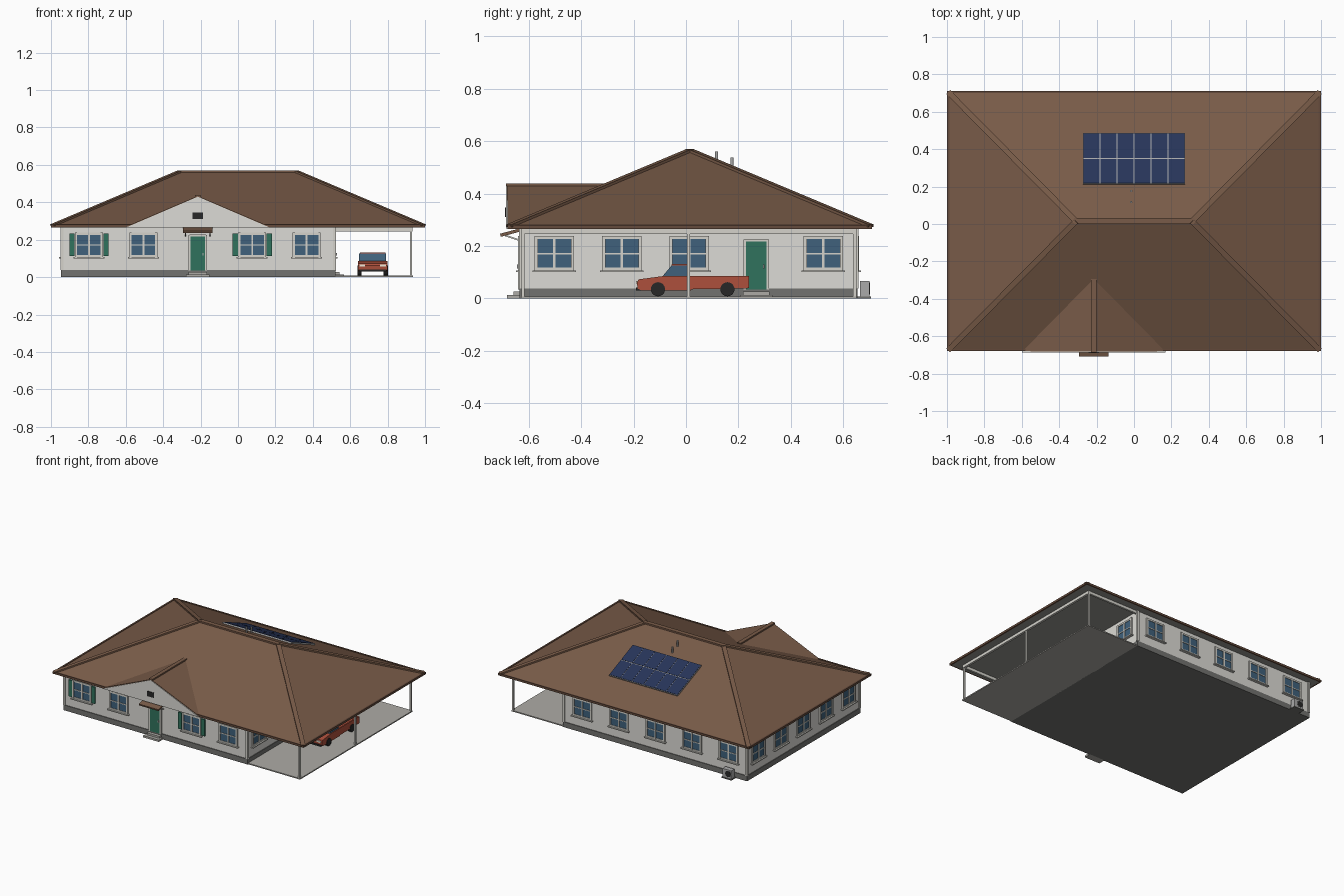
import bpy, bmesh
from math import radians, atan, cos, sqrt
from mathutils import Vector, Matrix

if "Cube" in bpy.data.objects:
    bpy.data.objects.remove(bpy.data.objects["Cube"])

COL = dict(roof=(.19, .105, .065), wall=(.72, .71, .67), trim=(.66, .65, .6), stone=(.17, .17, .16),
           slab=(.42, .41, .38), green=(.03, .17, .11), glass=(.05, .12, .2), solar=(.02, .035, .1),
           red=(.42, .08, .045), dark=(.02, .02, .02), metal=(.4, .4, .4), cap=(.13, .07, .045),
           soffit=(.3, .3, .28), lamp=(.85, .82, .7))
MATS = {}
for n, c in COL.items():
    MATS[n] = bpy.data.materials.new(n)
    MATS[n].diffuse_color = (*c, 1)

PARTS = {}


def part(name, mat):
    return PARTS.setdefault(name, (bmesh.new(), mat))[0]


def box(name, mat, x, y, z, m=Matrix()):
    """Box from three (min, max) ranges, added to the named part."""
    c = Vector([(r[0] + r[1]) / 2 for r in (x, y, z)])
    s = [r[1] - r[0] for r in (x, y, z)]
    bmesh.ops.create_cube(part(name, mat), size=1,
                          matrix=m @ Matrix.Translation(c) @ Matrix.Diagonal((*s, 1)))


def bar(name, mat, p, q, w, t):
    """Flat strip running from p to q."""
    p, q = Vector(p), Vector(q)
    m = Matrix.Translation((p + q) / 2) @ (q - p).to_track_quat('Y', 'Z').to_matrix().to_4x4()
    h = (q - p).length / 2
    box(name, mat, (-w / 2, w / 2), (-h, h), (-t / 2, t / 2), m)


def hull(name, mat, pts):
    bm = part(name, mat)
    bmesh.ops.convex_hull(bm, input=[bm.verts.new(p) for p in pts])


def rod(name, mat, p, r, length, m=Matrix(), seg=16):
    bmesh.ops.create_cone(part(name, mat), cap_ends=True, segments=seg, radius1=r, radius2=r,
                          depth=length, matrix=Matrix.Translation(p) @ m)


# House body
X0, X1, Y0, Y1 = -.94, .515, -.63, .65
box("walls", "wall", (X0, X1), (Y0, Y1), (.035, .268))
box("plinth", "stone", (X0 - .005, X1 + .005), (Y0 - .005, Y1 + .005), (0, .038))
for x in (X0, X1):
    for y in (Y0, Y1):
        box("corner_trim", "trim", (x - .008, x + .008), (y - .008, y + .008), (.038, .268))

# Hip roof with closed underside
EX, EY0, EY1, EZ, RY, RX, RZ = .993, -.675, .705, .274, .015, .31, .563
corners = [(x, y) for x in (-EX, EX) for y in (EY0, EY1)]
hull("roof", "roof", [(x, y, z) for x, y in corners for z in (EZ - .003, EZ)]
     + [(-RX, RY, RZ), (RX, RY, RZ)])
box("soffit", "soffit", (-EX + .005, EX - .005), (EY0 + .005, EY1 - .005), (.265, .272))
for s in (-1, 1):
    box("fascia", "cap", (s * EX - .006, s * EX + .006), (EY0 - .005, EY1 + .005), (.265, .28))
    for y in (EY0, EY1):
        bar("hip_cap", "roof", (s * EX, y, EZ + .003), (s * RX, RY, RZ + .003), .03, .01)
for y in (EY0, EY1):
    box("fascia", "cap", (-EX, EX), (y - .005, y + .005), (.265, .28))
box("ridge_cap", "roof", (-RX - .01, RX + .01), (RY - .016, RY + .016), (RZ - .004, RZ + .007))

# Front gable
GX, GW, GZ = -.215, .383, .434
hull("gable_roof", "roof", [(GX - GW, EY0 - .005, EZ - .003), (GX + GW, EY0 - .005, EZ - .003),
                            (GX, EY0 - .008, GZ), (GX, -.29, GZ)])
hull("gable_wall", "wall", [p for y in (-.686, -.67) for p in
                            ((GX - GW, y, .266), (GX + GW, y, .266), (GX, y, GZ - .004))])
bar("gable_ridge_cap", "roof", (GX, -.686, GZ), (GX, -.295, GZ), .028, .01)
box("gable_vent", "dark", (GX - .028, GX + .028), (-.69, -.68), (.31, .346))


# Openings: local x runs along the wall, local -y points outward
def wall_frame(side, u):
    a, off = {"front": (0, (u, Y0)), "right": (90, (X1, u)),
              "back": (180, (u, Y1)), "left": (-90, (X0, u))}[side]
    return Matrix.Translation((*off, 0)) @ Matrix.Rotation(radians(a), 4, 'Z')


def window(side, u, shutters=False):
    m = wall_frame(side, u)
    box("window_glass", "glass", (-.065, .065), (-.004, .002), (.11, .232), m)
    for s in (-1, 1):
        box("window_frame", "trim", (s * .069 - .006, s * .069 + .006), (-.01, 0), (.106, .238), m)
        if shutters:
            box("shutter", "green", (s * .091 - .014, s * .091 + .014), (-.009, 0), (.113, .232), m)
    for z in (.112, .171, .232):
        h = .003 if z == .171 else .006
        box("window_frame", "trim", (-.068, .068), (-.008, 0), (z - h, z + h), m)
    box("window_frame", "trim", (-.005, .005), (-.009, 0), (.11, .232), m)
    box("window_sill", "trim", (-.083, .083), (-.018, 0), (.1, .107), m)


def door(side, u):
    m = wall_frame(side, u)
    box("door", "green", (-.04, .04), (-.007, 0), (.035, .217), m)
    for s in (-1, 1):
        box("door_frame", "trim", (s * .044 - .005, s * .044 + .005), (-.01, 0), (.035, .225), m)
    box("door_frame", "trim", (-.045, .045), (-.01, 0), (.217, .227), m)
    box("door_handle", "metal", (.026, .031), (-.014, -.005), (.115, .13), m)
    box("door_step", "slab", (-.05, .05), (-.028, 0), (.002, .027), m)
    box("door_step", "slab", (-.062, .062), (-.052, 0), (0, .013), m)


XS = [-.797, -.506, -.215, .076, .367]
YS = [-.502, -.245, .012, .268, .524]
for i, u in enumerate(XS):
    window("back", u)
    if i == 2:
        door("front", u)
    else:
        window("front", u, i in (0, 3))
for i, u in enumerate(YS):
    window("left", u)
    if i == 3:
        door("right", u)
    else:
        window("right", u)

# Door canopy
bar("door_canopy", "roof", (GX, -.708, .241), (GX, -.63, .262), .156, .012)
for s in (-1, 1):
    bar("canopy_bracket", "trim", (GX + s * .065, -.69, .24), (GX + s * .065, -.63, .22), .006, .006)

# Carport
box("carport_slab", "slab", (X1, .935), (Y0, Y1), (0, .008))
for y in (Y0 + .008, .01, Y1 - .006):
    box("carport_post", "trim", (.919, .931), (y - .006, y + .006), (.008, .25))
box("carport_beam", "trim", (.917, .933), (Y0, Y1), (.245, .266))
for y in (Y0 + .008, Y1 - .008):
    box("carport_beam", "trim", (X1, .933), (y - .007, y + .007), (.245, .266))

# Pickup truck
CX, W = .72, .078


def truck_prism(name, mat, prof, w):
    hull(name, mat, [(CX + s * w, y, z) for s in (-1, 1) for y, z in prof])


truck_prism("truck_body", "red", [(-.185, .038), (-.187, .062), (-.18, .073), (-.09, .085), (.02, .085),
                                  (.02, .03), (-.17, .03)], W)
truck_prism("truck_bed", "red", [(.02, .035), (.235, .038), (.238, .06), (.02, .06)], W)
for s in (-1, 1):
    x = CX + s * (W - .005)
    box("truck_bed", "red", (x - .005, x + .005), (.02, .24), (.055, .086))
    box("headlight", "lamp", (CX + s * .055 - .015, CX + s * .055 + .015), (-.19, -.18), (.057, .067))
    for y in (-.107, .158):
        rod("truck_wheel", "dark", (CX + s * (W - .008), y, .035), .027, .022,
            Matrix.Rotation(radians(90), 4, 'Y'), 20)
box("truck_bed", "red", (CX - W, CX + W), (.23, .24), (.04, .086))
truck_prism("truck_cab_glass", "glass", [(-.09, .084), (-.055, .126), (.008, .126), (.016, .084)], W - .006)
truck_prism("truck_cab_roof", "red", [(-.057, .125), (-.052, .132), (.006, .132), (.01, .125)], W - .009)
box("truck_bumper", "dark", (CX - W + .004, CX + W - .004), (-.191, -.17), (.03, .042))

# Solar panels on the rear slope
slope = (RZ - EZ) / (EY1 - RY)
cy = .347
m = Matrix.Translation((0, cy, RZ - slope * (cy - RY))) @ Matrix.Rotation(-atan(slope), 4, 'X')
L = .272 * sqrt(1 + slope ** 2) / 2
box("solar_frame", "metal", (-.273, .273), (-L, L), (0, .009), m)
for i in range(6):
    for j in (-1, 1):
        x, y = -.2275 + i * .091, j * L / 2
        box("solar_panel", "solar", (x - .0435, x + .0435), (y - L / 2 + .003, y + L / 2 - .003),
            (.005, .011), m)

# Roof pipes and air conditioner
rod("vent_pipe", "metal", (-.015, .117, .52), .006, .08)
rod("vent_pipe", "metal", (-.015, .176, .497), .006, .08)
box("air_conditioner", "metal", (-.85, -.78), (.664, .7), (.006, .067))
box("air_conditioner_base", "stone", (-.855, -.775), (.655, .705), (0, .007))
rod("air_conditioner_fan", "dark", (-.825, .7, .038), .022, .004, Matrix.Rotation(radians(90), 4, 'X'))

# Turn every gathered part into an object
for name, (bm, mat) in PARTS.items():
    bmesh.ops.recalc_face_normals(bm, faces=bm.faces[:])
    me = bpy.data.meshes.new(name)
    bm.to_mesh(me)
    bm.free()
    me.materials.append(MATS[mat])
    bpy.context.scene.collection.objects.link(bpy.data.objects.new(name, me))

for m in bpy.data.materials:
    if m.users and not m.is_grease_pencil:
        m.use_nodes = True
        m.node_tree.nodes["Principled BSDF"].inputs["Base Color"].default_value = m.diffuse_color
